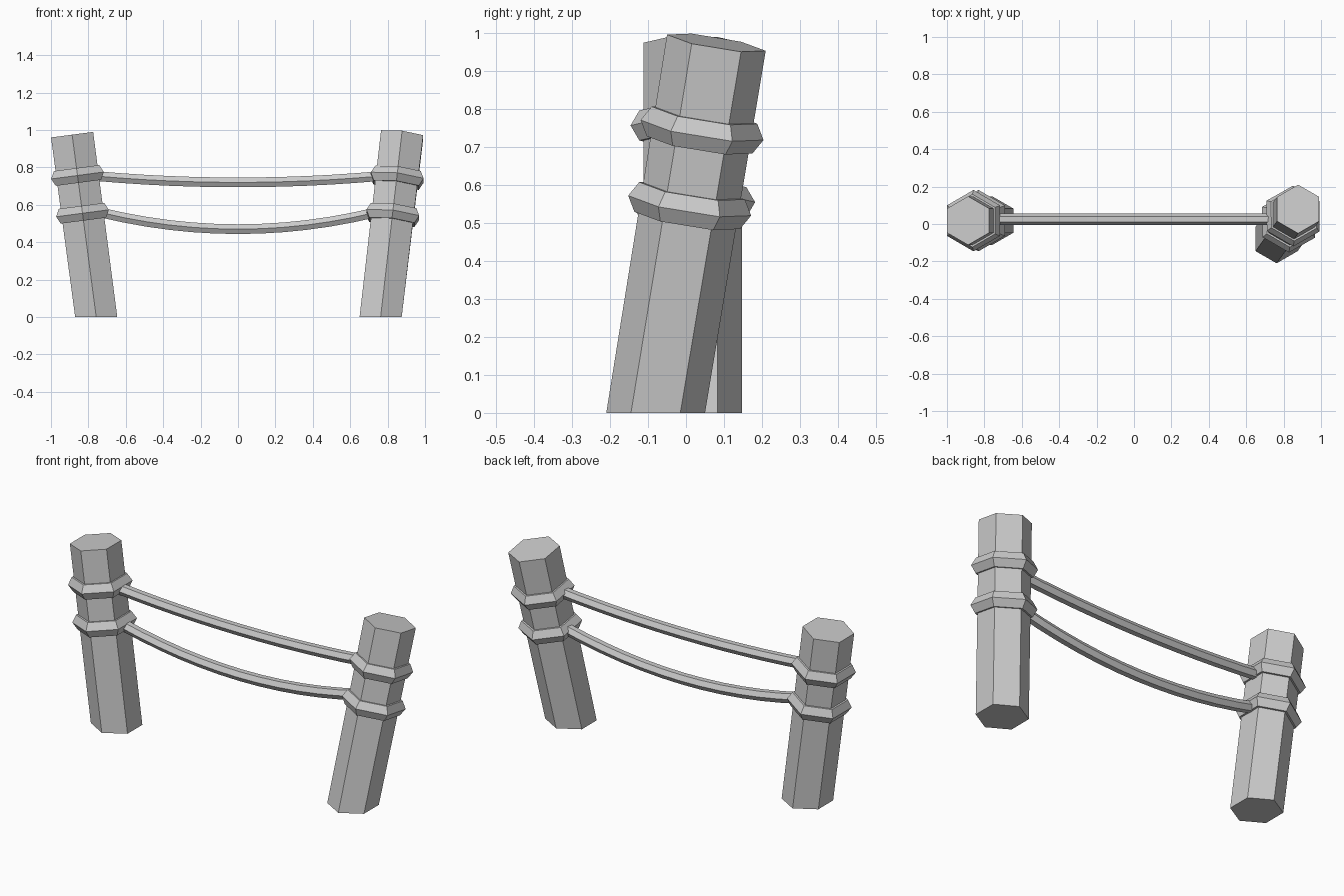
import bpy, bmesh
from math import sin, cos, radians
from mathutils import Vector, Matrix

if "Cube" in bpy.data.objects:
    bpy.data.objects.remove(bpy.data.objects["Cube"])


def make_tube(name, rings):
    """Skin a list of equal-sized point rings and cap both ends."""
    bm = bmesh.new()
    loops = [[bm.verts.new(p) for p in ring] for ring in rings]
    n = len(loops[0])
    for a, b in zip(loops, loops[1:]):
        for i in range(n):
            j = (i + 1) % n
            bm.faces.new((a[i], a[j], b[j], b[i]))
    bm.faces.new(loops[0])
    bm.faces.new(loops[-1])
    bmesh.ops.recalc_face_normals(bm, faces=bm.faces)
    mesh = bpy.data.meshes.new(name)
    bm.to_mesh(mesh)
    bm.free()
    ob = bpy.data.objects.new(name, mesh)
    bpy.context.collection.objects.link(ob)
    return ob


def make_post(side, foot, head, band_heights):
    foot, head = Vector(foot), Vector(head)
    lean = (head - foot) / (head.z - foot.z)
    # hexagonal leaning post: level foot, top cut square to the lean
    hexagon = [Vector((0.13 * cos(radians(a)), 0.13 * sin(radians(a)), 0))
               for a in range(30, 390, 60)]
    top = [head + p - Vector((0, 0, p.dot(lean))) for p in hexagon]
    make_tube(side + "_post", [[foot + p for p in hexagon], top])
    # rope bands wrapped around the post
    tilt = Vector((0, 0, 1)).rotation_difference(lean).to_matrix().to_4x4()
    for label, z in zip(("lower", "upper"), band_heights):
        bpy.ops.mesh.primitive_torus_add(major_segments=6, minor_segments=6,
                                         major_radius=0.118, minor_radius=0.046)
        band = bpy.context.object
        band.name = f"{side}_{label}_rope_band"
        band.matrix_world = (Matrix.Translation(foot + lean * z) @ tilt
                             @ Matrix.Rotation(radians(30), 4, 'Z'))


def make_rope(name, half, z_mid, sag, segments=12):
    # sagging hexagonal rope, section kept square to the curve
    rings = []
    for i in range(segments + 1):
        x = half * (2 * i / segments - 1)
        centre = Vector((x, 0.025, z_mid + sag * (x / half) ** 2))
        up = Vector((-2 * sag * x / half ** 2, 0, 1)).normalized()
        rings.append([centre + Vector((0, 0.03 * cos(radians(a)), 0))
                      + up * 0.03 * sin(radians(a)) for a in range(0, 360, 60)])
    make_tube(name, rings)


make_post("left", (-0.758, 0.018, 0), (-0.887, 0.018, 0.975), (0.555, 0.757))
make_post("right", (0.7625, -0.08, 0), (0.8775, 0.08, 0.975), (0.546, 0.745))
make_rope("upper_rope", 0.75, 0.72, 0.033)
make_rope("lower_rope", 0.73, 0.47, 0.088)
